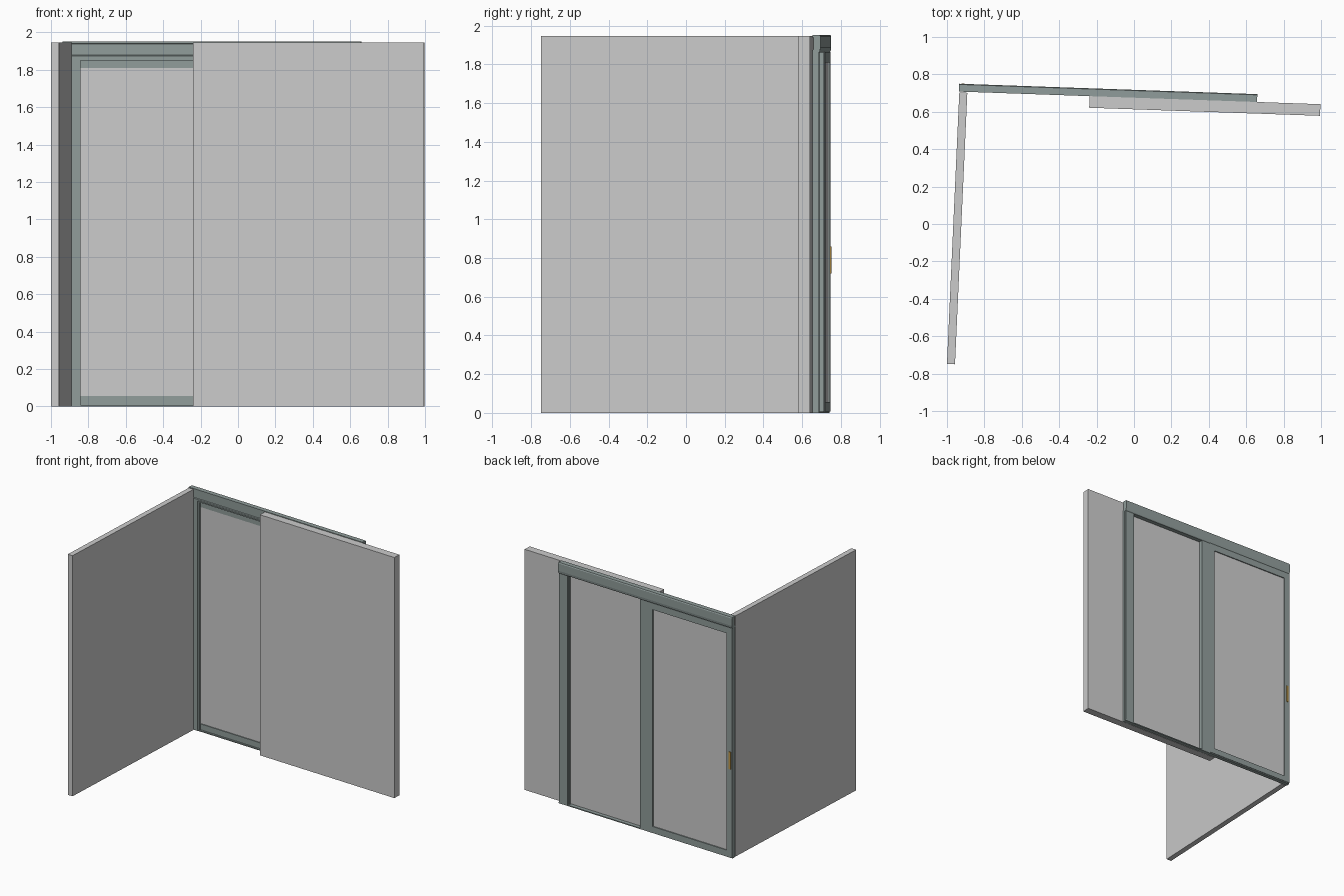
import bpy, bmesh, math
from mathutils import Matrix

if "Cube" in bpy.data.objects:
    bpy.data.objects.remove(bpy.data.objects["Cube"])


def material(name, rgb):
    m = bpy.data.materials.new(name)
    m.diffuse_color = (*rgb, 1)
    m.use_nodes = True
    m.node_tree.nodes["Principled BSDF"].inputs["Base Color"].default_value = m.diffuse_color
    return m


FRAME = material("frame_green_grey", (0.28, 0.335, 0.325))
BRASS = material("handle_amber", (0.55, 0.33, 0.07))

# local frames: u runs along the door, v towards the back
DOOR_M = Matrix.Translation((-0.937, 0.708, 0)) @ Matrix.Rotation(math.radians(-2), 4, 'Z')
SIDE_M = Matrix.Translation((-1.0, -0.748, 0)) @ Matrix.Rotation(math.radians(-2.6), 4, 'Z')


def extrude_profile(name, pts, u0, u1, mat=None, m=DOOR_M):
    """Extrude a (v, z) outline along u."""
    bm = bmesh.new()
    face = bm.faces.new([bm.verts.new((u0, v, z)) for v, z in pts])
    r = bmesh.ops.extrude_face_region(bm, geom=[face])
    moved = [e for e in r['geom'] if isinstance(e, bmesh.types.BMVert)]
    bmesh.ops.translate(bm, verts=moved, vec=(u1 - u0, 0, 0))
    bmesh.ops.recalc_face_normals(bm, faces=bm.faces)
    me = bpy.data.meshes.new(name)
    bm.to_mesh(me)
    bm.free()
    ob = bpy.data.objects.new(name, me)
    bpy.context.collection.objects.link(ob)
    ob.matrix_world = m
    if mat:
        me.materials.append(mat)
    return ob


def box(name, u, v, z, mat=None, m=DOOR_M):
    pts = [(v[0], z[0]), (v[1], z[0]), (v[1], z[1]), (v[0], z[1])]
    return extrude_profile(name, pts, u[0], u[1], mat, m)


# walls
box("side_wall", (0, 0.043), (0, 1.453), (0, 1.947), None, SIDE_M)
box("front_wall", (0.70, 1.935), (-0.062, 0), (0, 1.947))

# header cover with a recessed front and a softened back edge
extrude_profile("header_cover", [
    (0, 1.952), (0, 1.94), (0.007, 1.937), (0.007, 1.878), (0, 1.874), (0, 1.862),
    (0.034, 1.862), (0.039, 1.868), (0.042, 1.885), (0.042, 1.944), (0.038, 1.952)],
    0, 1.596, FRAME)

# fixed posts, each with a stepped inner strip
posts = {"corner": (0, 0.078, 0.095), "middle": (0.775, 0.85, 0.85), "end": (1.596, 1.52, 1.506)}
for name, (a, b, c) in posts.items():
    box(name + "_post", (min(a, b), max(a, b)), (0.001, 0.022), (0, 1.87), FRAME)
    if c != b:
        box(name + "_post_step", (min(b, c), max(b, c)), (0.008, 0.020), (0.005, 1.862), FRAME)
for name, u in {"middle": (0.775, 0.85), "end": (1.515, 1.594)}.items():
    box(name + "_post_back", u, (0.022, 0.034), (0, 1.863), FRAME)

# floor track and upper runner
box("floor_track", (0, 1.596), (0.003, 0.034), (0, 0.008), FRAME)
box("upper_runner", (0.08, 0.775), (0.008, 0.022), (1.85, 1.865), FRAME)

# sliding door: stiles, rails and infill panel
V = (0.017, 0.038)
for name, u in {"left": (0.0, 0.05), "right": (0.73, 0.775)}.items():
    box("door_stile_" + name, u, V, (0.008, 1.863), FRAME)
for name, z in {"top": (1.81, 1.863), "bottom": (0.008, 0.055)}.items():
    box("door_rail_" + name, (0.05, 0.73), V, z, FRAME)
box("door_panel", (0.05, 0.73), (0.024, 0.030), (0.055, 1.81))

# pull handle
box("pull_handle", (0.012, 0.030), (0.038, 0.043), (0.72, 0.86), BRASS)
